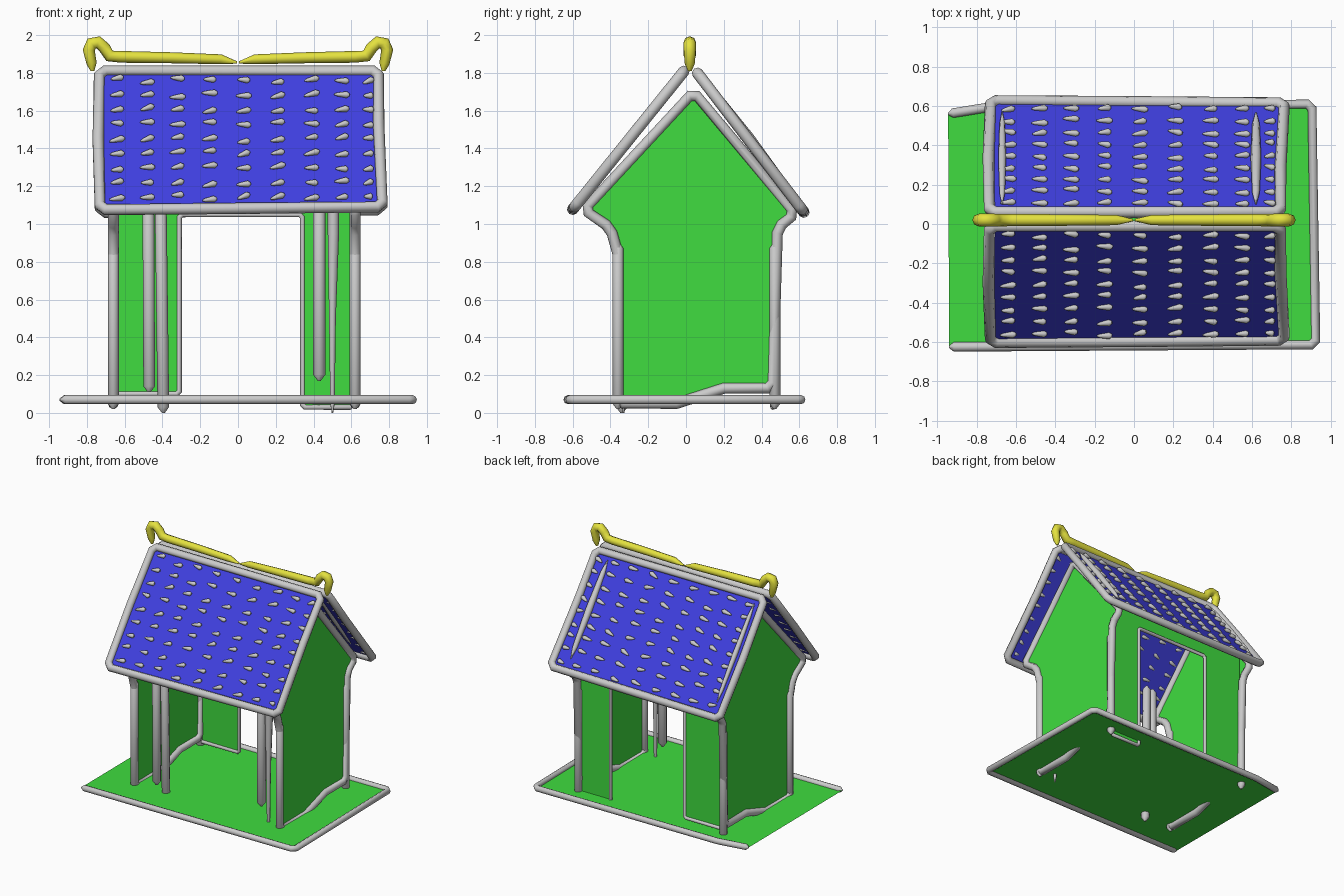
import bpy, random
from mathutils import Vector

if "Cube" in bpy.data.objects:
    bpy.data.objects.remove(bpy.data.objects["Cube"])

random.seed(4)


def material(name, rgb):
    m = bpy.data.materials.new(name)
    m.diffuse_color = (*rgb, 1)
    m.use_nodes = True
    m.node_tree.nodes["Principled BSDF"].inputs["Base Color"].default_value = m.diffuse_color
    return m


GREEN = material("green", (0.05, 0.72, 0.05))
BLUE = material("blue", (0.05, 0.05, 0.75))
YELLOW = material("yellow", (0.78, 0.76, 0.05))


def sheet(name, faces, mat):
    """Flat panels, each given as a list of corners."""
    verts = [v for f in faces for v in f]
    ids, n = [], 0
    for f in faces:
        ids.append(range(n, n + len(f)))
        n += len(f)
    me = bpy.data.meshes.new(name)
    me.from_pydata(verts, [], [list(i) for i in ids])
    me.materials.append(mat)
    ob = bpy.data.objects.new(name, me)
    bpy.context.collection.objects.link(ob)


def strokes(name, lines, mat=None):
    """Round strokes; each line is a (list of (point, radius), closed) pair."""
    cu = bpy.data.curves.new(name, 'CURVE')
    cu.dimensions = '3D'
    cu.bevel_depth = 1.0
    cu.bevel_resolution = 2
    cu.use_fill_caps = True
    for pts, closed in lines:
        sp = cu.splines.new('POLY')
        sp.points.add(len(pts) - 1)
        for p, (co, r) in zip(sp.points, pts):
            p.co = (*co, 1)
            p.radius = r
        sp.use_cyclic_u = closed
        sp.use_smooth = True
    tmp = bpy.data.objects.new(name + "_path", cu)
    bpy.context.collection.objects.link(tmp)
    me = bpy.data.meshes.new_from_object(
        tmp.evaluated_get(bpy.context.evaluated_depsgraph_get()))
    me.name = name
    ob = bpy.data.objects.new(name, me)
    bpy.context.collection.objects.link(ob)
    bpy.data.objects.remove(tmp)
    if mat:
        me.materials.clear()
        me.materials.append(mat)


def line(points, r, closed=False):
    """Blunt-tipped stroke with clipped corners."""
    P = [Vector(p) for p in points]
    out, n = [], len(P)
    for i, p in enumerate(P):
        if not closed and i in (0, n - 1):
            q = P[1] if i == 0 else P[-2]
            inner = p + (q - p).normalized() * r
            tip = [(p, r * 0.25), (inner, r)]
            out += tip if i == 0 else tip[::-1]
            continue
        a, b = P[i - 1] - p, P[(i + 1) % n] - p
        if a.angle(b) > 2.6:
            out.append((p, r))
        else:
            out += [(p + a.normalized() * r, r), (p + b.normalized() * r, r)]
    return out, closed


def spindle(a, b, r):
    a, b = Vector(a), Vector(b)
    return [(a, .003), (a.lerp(b, .12), r * .7), (a.lerp(b, .5), r),
            (a.lerp(b, .88), r * .7), (b, .003)], False


# Floor plate and its outline
floor = [(-.945, .56, .07), (-.7, .6, .07), (.905, .61, .07),
         (.925, -.615, .07), (-.94, -.625, .07)]
sheet("floor", [floor], GREEN)
strokes("floor_outline", [line(floor, .024)])

# Gabled end walls
profile = [(-.36, .05), (-.36, .84), (-.40, .98), (-.54, 1.075), (.04, 1.70),
           (.58, 1.055), (.485, .98), (.46, .13), (.20, .13), (-.05, .05)]
for side, x in (("left", -.66), ("right", .62)):
    wall = [(x, y, z) for y, z in profile]
    sheet(side + "_wall", [wall], GREEN)
    strokes(side + "_wall_outline", [line(wall, .029, True)])

# Corner post tips that poke through the floor
strokes("corner_posts", [line([(x, y, .02), (x, y, .9)], .029)
                         for x in (-.66, .62) for y in (-.36, .47)])

# Back wall: two panels and a lintel around an opening
Y = .46
def rect(x0, x1, z0, z1):
    return [(x0, Y, z0), (x1, Y, z0), (x1, Y, z1), (x0, Y, z1)]
sheet("back_wall", [rect(-.65, -.31, .10, 1.05), rect(.34, .61, .03, 1.05),
                    rect(-.65, .61, 1.05, 1.18)], GREEN)
strokes("back_wall_outline", [
    line([(-.65, Y, .10), (-.31, Y, .10), (-.31, Y, 1.05), (.34, Y, 1.05),
          (.34, Y, .03), (.61, Y, .03)], .014)])

# Front pillars
strokes("front_pillars", [
    line([(-.47, -.35, .11), (-.475, -.35, 1.18)], .031),
    line([(-.395, -.34, 0), (-.41, -.34, 1.18)], .031),
    line([(.43, -.32, .17), (.43, -.32, 1.18)], .033),
    ([((.50, -.33, 0), .004), ((.50, -.33, .05), .012), ((.50, -.33, .5), .018),
      ((.505, -.33, .95), .03), ((.505, -.33, 1.2), .03)], False)])

# Roof slopes, outlines and tile marks
slopes = {"front": ((-.01, 1.81), (-.59, 1.09)), "back": ((.06, 1.80), (.615, 1.075))}
columns = [-.64, -.48, -.32, -.15, .03, .21, .39, .55, .69]
for name, (top, low) in slopes.items():
    def at(x, t, lift=0):
        s = -1 if name == "front" else 1
        return Vector((x, top[0] + (low[0] - top[0]) * t + s * lift * .78,
                       top[1] + (low[1] - top[1]) * t + lift * .62))
    edge = [at(-.735, 0), at(.745, 0), at(.745, .4), at(.765, 1),
            at(0, 1.01), at(-.73, 1.02), at(-.74, .5)]
    sheet(name + "_roof", [edge], BLUE)
    strokes(name + "_roof_outline", [line(edge, .03, True)])
    marks = []
    for x in columns:
        for row in range(9):
            t = .07 + row * .108 + random.uniform(-.012, .012)
            h = random.uniform(.032, .042) * (.7 if x > .6 else 1)
            a = at(x - h, t + random.uniform(-.01, .02), .006)
            b = at(x + h, t + random.uniform(-.015, .01), .010)
            marks.append(([(a, .004), (a.lerp(b, .2), .010),
                           (a.lerp(b, .8), .018), (b, .007)], False))
    strokes(name + "_roof_tile_marks", marks)
    if name == "back":
        strokes("back_roof_battens", [spindle(at(.62, .06, .01), at(.62, .9, .01), .027),
                                      spindle(at(-.67, .06, .01), at(-.67, .9, .01), .02)])

# Curled ridge ornaments, mirrored left and right
ridge = [(.005, 1.855, .006), (.09, 1.872, .026), (.35, 1.88, .029), (.62, 1.885, .031),
         (.68, 1.89, .032), (.705, 1.93, .032), (.74, 1.962, .033),
         (.775, 1.955, .034), (.79, 1.92, .032), (.775, 1.85, .027), (.77, 1.81, .01)]
for side, s in (("left", -1), ("right", 1)):
    strokes(side + "_ridge_ornament",
            [([((s * x, .02, z), r) for x, z, r in ridge], False)], YELLOW)
